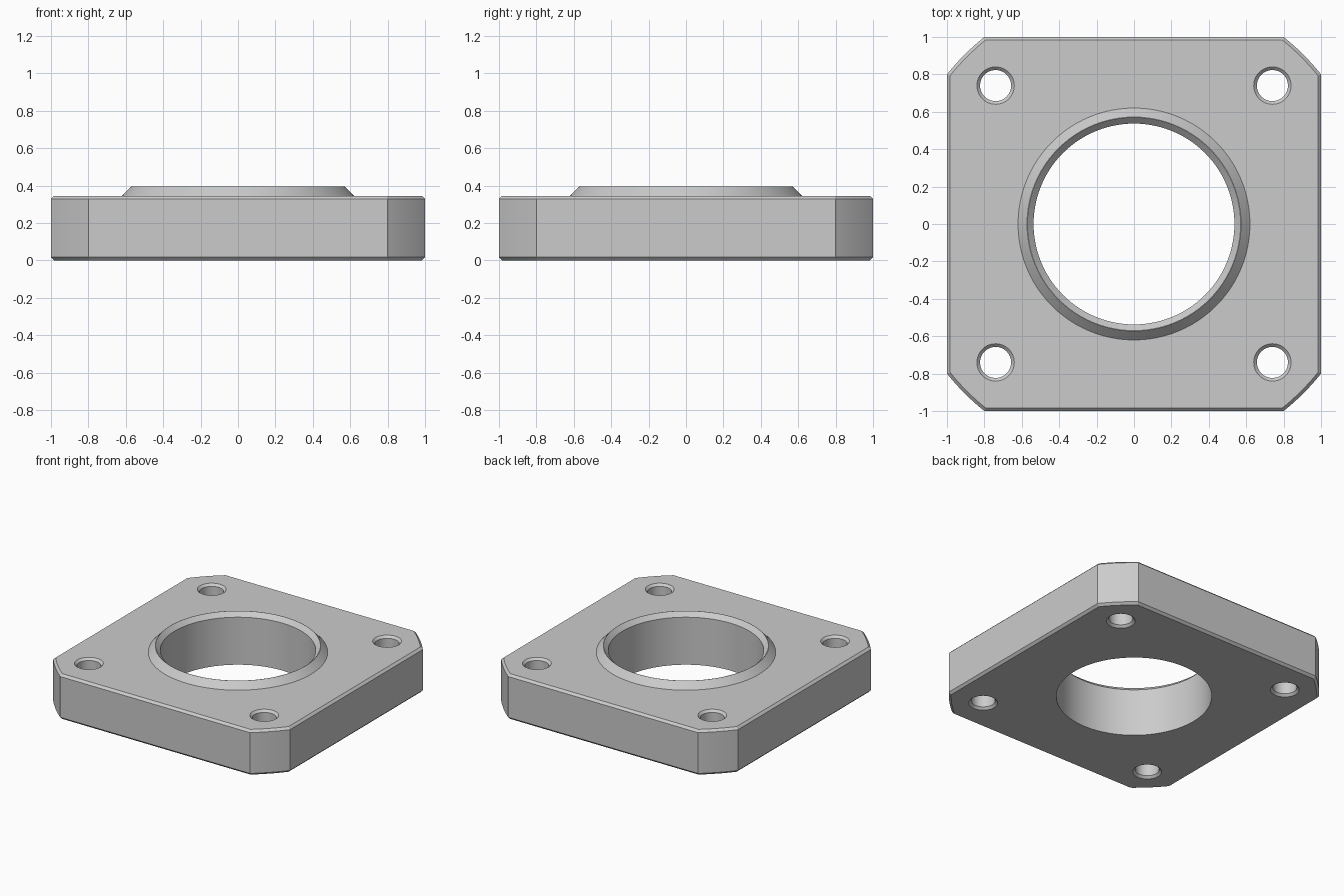
import bpy
import bmesh
import math

cube = bpy.data.objects.get("Cube")
if cube:
    bpy.data.objects.remove(cube, do_unlink=True)

PLATE_TOP, COLLAR_TOP, BEVEL = 0.345, 0.395, 0.017
CORNER_RADIUS = math.hypot(1.0, 0.8)

grey = bpy.data.materials.new("machined grey")
grey.use_nodes = True
grey.diffuse_color = (0.6, 0.6, 0.6, 1)
grey.node_tree.nodes["Principled BSDF"].inputs["Base Color"].default_value = (0.6, 0.6, 0.6, 1)


def circle(radius, cx=0, cy=0, sides=96):
    return [(cx + radius * math.cos(math.tau * i / sides),
             cy + radius * math.sin(math.tau * i / sides)) for i in range(sides)]


def plate_outline(inset):
    """Square whose corners are trimmed by a large circle."""
    half, radius, steps = 1 - inset, CORNER_RADIUS - inset, 10
    start = math.acos(half / radius)
    sweep = math.pi / 2 - 2 * start
    angles = [q * math.pi / 2 + start + sweep * i / steps
              for q in range(4) for i in range(steps + 1)]
    return [(radius * math.cos(a), radius * math.sin(a)) for a in angles]


def stacked_solid(name, layers):
    """Closed solid skinned through (outline, height) layers."""
    bm = bmesh.new()
    rings = [[bm.verts.new((x, y, z)) for x, y in outline] for outline, z in layers]
    count = len(rings[0])
    for low, high in zip(rings, rings[1:]):
        for i in range(count):
            j = (i + 1) % count
            bm.faces.new((low[i], low[j], high[j], high[i]))
    bm.faces.new(rings[0][::-1])
    bm.faces.new(rings[-1])
    mesh = bpy.data.meshes.new(name)
    bm.to_mesh(mesh)
    bm.free()
    mesh.materials.append(grey)
    obj = bpy.data.objects.new(name, mesh)
    bpy.context.collection.objects.link(obj)
    return obj


def combine(target, tool, operation):
    tool.hide_render = True
    mod = target.modifiers.new(tool.name, 'BOOLEAN')
    mod.operation, mod.solver, mod.object = operation, 'EXACT', tool
    bpy.context.view_layer.objects.active = target
    bpy.ops.object.modifier_apply(modifier=mod.name)
    bpy.data.objects.remove(tool, do_unlink=True)


# Chamfered flange plate
flange = stacked_solid("flange_plate", [
    (plate_outline(BEVEL), 0), (plate_outline(0), BEVEL),
    (plate_outline(0), PLATE_TOP - BEVEL), (plate_outline(BEVEL), PLATE_TOP)])

# Raised conical collar
collar = stacked_solid("collar", [
    (circle(0.6), 0.2), (circle(0.62), PLATE_TOP), (circle(0.572), COLLAR_TOP)])
combine(flange, collar, 'UNION')

# Central bore, countersunk to a thin lip at the top
lip, bore = 0.57, 0.537
bore_cutter = stacked_solid("bore_cutter", [
    (circle(bore), -0.1), (circle(bore), COLLAR_TOP - (lip - bore)),
    (circle(lip), COLLAR_TOP), (circle(lip + 0.1), COLLAR_TOP + 0.1)])
combine(flange, bore_cutter, 'DIFFERENCE')

# Four bolt holes, chamfered at both ends
for sx in (-1, 1):
    for sy in (-1, 1):
        def ring(radius):
            return circle(radius, 0.74 * sx, 0.74 * sy, 48)
        hole = stacked_solid("bolt_hole_cutter", [
            (ring(0.15), -0.05), (ring(0.1), 0), (ring(0.083), BEVEL),
            (ring(0.083), PLATE_TOP - BEVEL), (ring(0.1), PLATE_TOP),
            (ring(0.15), PLATE_TOP + 0.05)])
        combine(flange, hole, 'DIFFERENCE')

# Smooth round walls, crisp edges
bpy.ops.object.select_all(action='DESELECT')
flange.select_set(True)
bpy.context.view_layer.objects.active = flange
bpy.ops.object.shade_smooth_by_angle(angle=math.radians(25))
